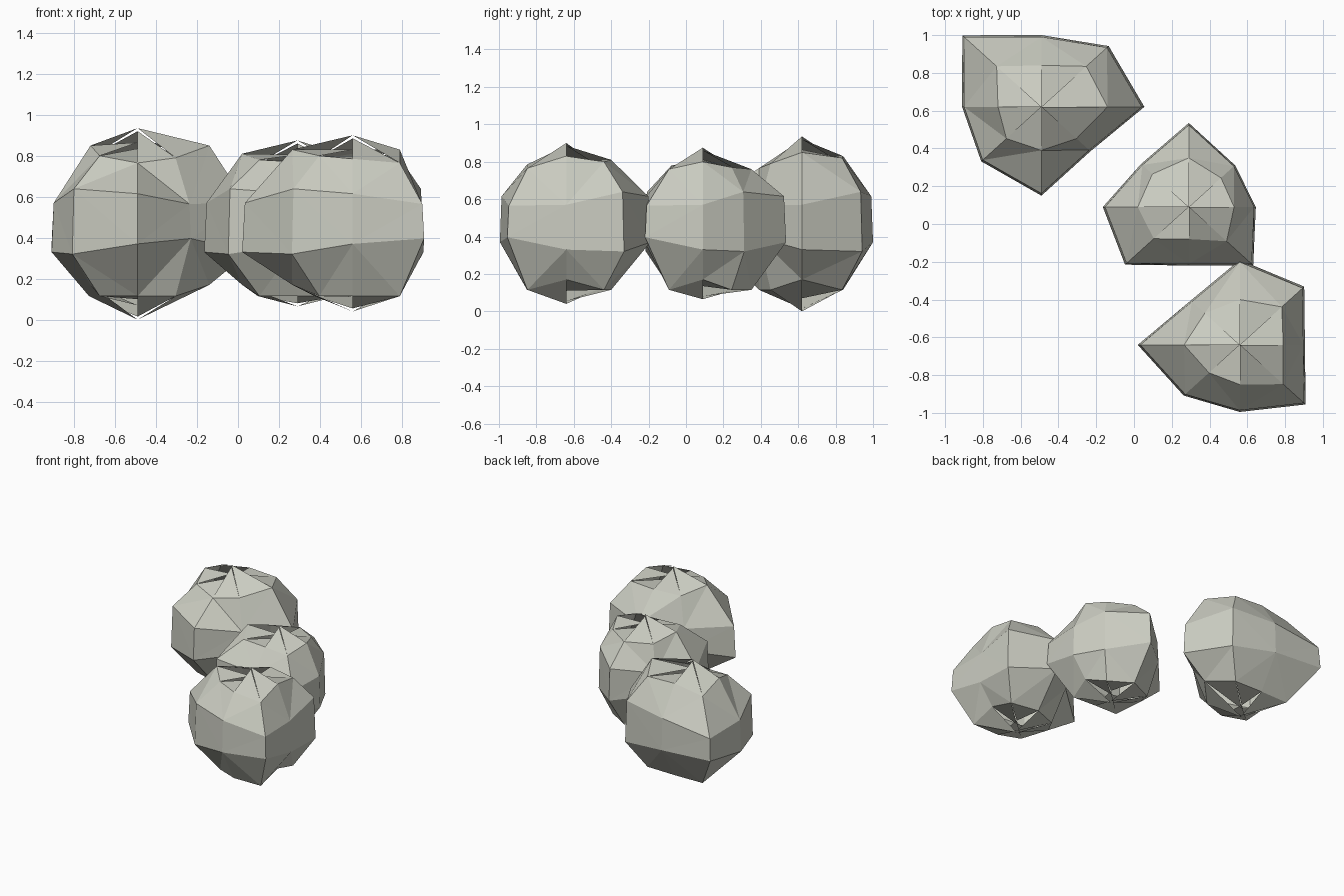
import bpy
import bmesh
from math import sin, cos, radians
from mathutils import Vector

default_cube = bpy.data.objects.get("Cube")
if default_cube:
    bpy.data.objects.remove(default_cube, do_unlink=True)


def make_material(name, colour):
    material = bpy.data.materials.new(name)
    material.use_nodes = True
    material.diffuse_color = colour
    material.node_tree.nodes["Principled BSDF"].inputs["Base Color"].default_value = colour
    return material


SIDES = 8
ANGLES = [radians(i * 360 / SIDES) for i in range(SIDES)]
MIDDLE = 0.47
# How far the loose cap facets sink below the tip, repeating around the axis
CAP_DROPS = (0.07, 0.10, 0.015, 0.0)
stone = make_material("warm grey stone", (0.59, 0.60, 0.53, 1.0))


def make_ring(bm, centre, radii, heights, scale=1.0):
    """One ring of corners, counter-clockwise from +x."""
    ring = []
    for angle, radius, height in zip(ANGLES, radii, heights):
        # Diagonal corners lean slightly towards the x axis
        lean = angle - 0.05 * sin(2 * angle)
        spot = Vector((cos(lean), sin(lean), 0)) * radius * scale
        spot.z = height
        ring.append(bm.verts.new(spot + centre))
    return ring


def make_cap(bm, centre, ring, tip, upward):
    """Separate facets that meet the axis at uneven heights."""
    for i in range(SIDES):
        drop = CAP_DROPS[i % len(CAP_DROPS)]
        a, b = ring[i], ring[(i + 1) % SIDES]
        z = tip - drop if upward else tip + drop
        apex = bm.verts.new(centre + Vector((0, 0, z)))
        bm.faces.new((a, b, apex) if upward else (b, a, apex))


def make_rock(name, x, y, bottom, top, girth, shoulder, shoulder_heights):
    """Girth and shoulder are radii in eight directions, from +x."""
    bm = bmesh.new()
    centre = Vector((x, y, 0))
    # The side band is wider on one diagonal and narrower on the other
    lower = [MIDDLE - 0.14 + 0.04 * abs(sin(a)) - 0.038 * sin(2 * a) for a in ANGLES]
    upper = [MIDDLE + 0.10 + 0.045 * abs(sin(a)) + 0.037 * sin(2 * a) for a in ANGLES]
    # The foot lifts at the left and right
    foot = [0.115 + 0.055 * max(0, abs(cos(a)) * 4 - 3) for a in ANGLES]
    rings = [
        make_ring(bm, centre, shoulder, foot),
        make_ring(bm, centre, girth, lower),
        make_ring(bm, centre, girth, upper, 0.975),
        make_ring(bm, centre, shoulder, shoulder_heights),
    ]
    # Side walls
    for low, high in zip(rings, rings[1:]):
        for i in range(SIDES):
            j = (i + 1) % SIDES
            bm.faces.new((low[i], low[j], high[j], high[i]))
    bmesh.ops.triangulate(bm, faces=bm.faces[:])
    # Split top and bottom caps
    make_cap(bm, centre, rings[-1], top, True)
    make_cap(bm, centre, rings[0], bottom, False)

    mesh = bpy.data.meshes.new(name)
    bm.to_mesh(mesh)
    bm.free()
    mesh.materials.append(stone)
    rock = bpy.data.objects.new(name, mesh)
    bpy.context.collection.objects.link(rock)


make_rock("back_rock", -0.49, 0.62, 0.0, 0.935,
          (0.545, 0.48, 0.38, 0.565, 0.42, 0.43, 0.47, 0.35),
          (0.35, 0.32, 0.22, 0.32, 0.23, 0.25, 0.23, 0.25),
          (0.85, 0.82, 0.83, 0.79, 0.85, 0.80, 0.765, 0.79))
make_rock("middle_rock", 0.29, 0.09, 0.065, 0.875,
          (0.355, 0.33, 0.445, 0.34, 0.455, 0.455, 0.31, 0.46),
          (0.24, 0.23, 0.26, 0.26, 0.27, 0.25, 0.17, 0.27),
          (0.80, 0.77, 0.76, 0.76, 0.81, 0.78, 0.77, 0.76))
make_rock("front_rock", 0.56, -0.64, 0.04, 0.90,
          (0.345, 0.46, 0.45, 0.35, 0.54, 0.40, 0.355, 0.47),
          (0.23, 0.30, 0.24, 0.25, 0.295, 0.22, 0.21, 0.31),
          (0.83, 0.80, 0.81, 0.78, 0.83, 0.80, 0.785, 0.765))
